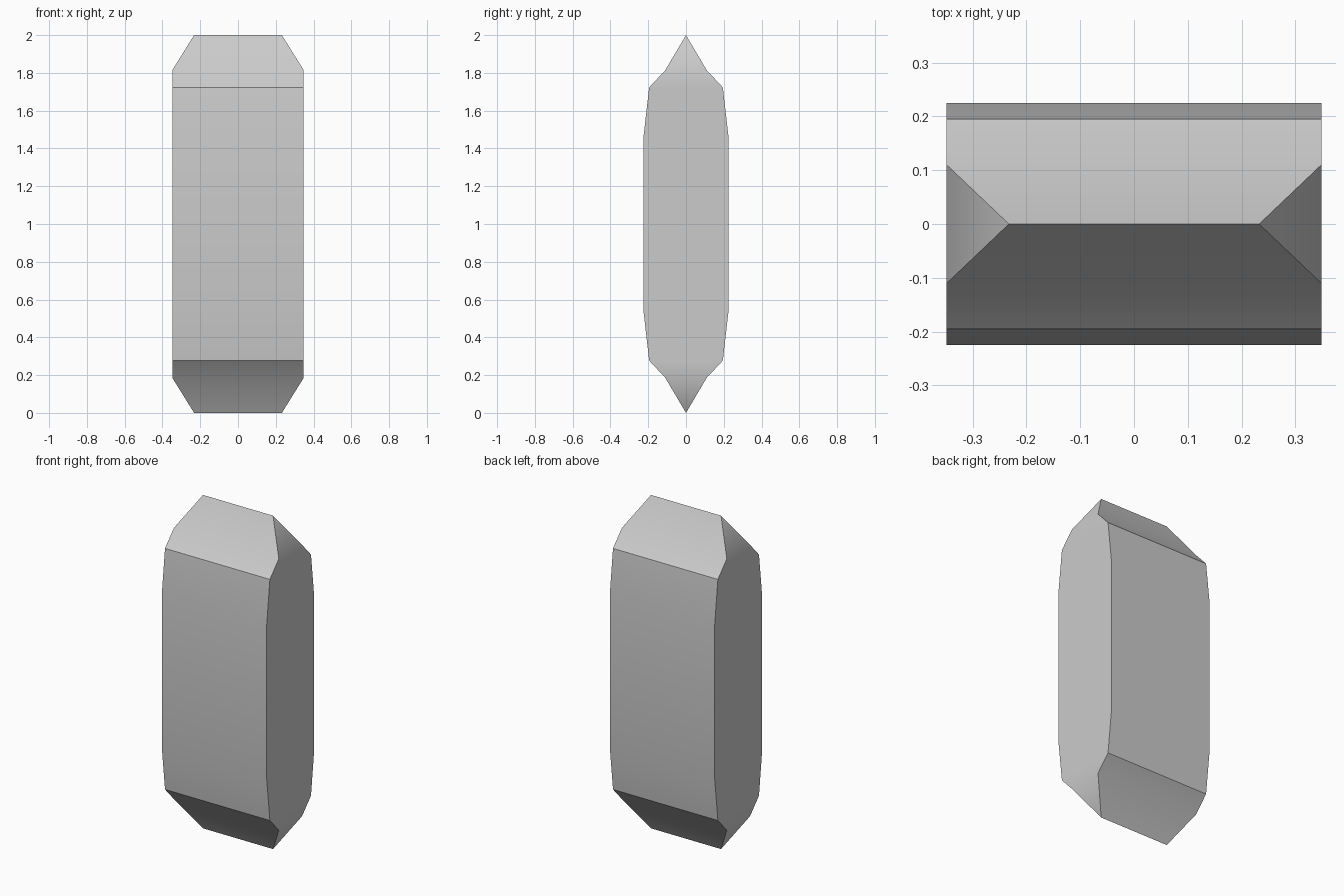
import bpy, bmesh, math

if "Cube" in bpy.data.objects:
    bpy.data.objects.remove(bpy.data.objects["Cube"])

# Rectangular sections of the lower half: (half width x, half depth y, z)
lower = [(0.2325, 0.0, 0.0), (0.348, 0.11, 0.186),
         (0.348, 0.195, 0.277), (0.348, 0.2245, 0.534)]
sections = lower + [(x, y, 2.0 - z) for x, y, z in reversed(lower)]

# Faceted bar: loft through the sections, both ends closing to a ridge
bm = bmesh.new()
rings = [[bm.verts.new((sx * x, sy * y, z))
          for sx, sy in ((-1, -1), (1, -1), (1, 1), (-1, 1))]
         for x, y, z in sections]
for a, b in zip(rings, rings[1:]):
    for i in range(4):
        j = (i + 1) % 4
        bm.faces.new((a[i], a[j], b[j], b[i]))
bmesh.ops.remove_doubles(bm, verts=bm.verts, dist=1e-4)
bmesh.ops.recalc_face_normals(bm, faces=bm.faces)

mesh = bpy.data.meshes.new("faceted_bar")
bm.to_mesh(mesh)
bm.free()
bar = bpy.data.objects.new("faceted_bar", mesh)
bpy.context.collection.objects.link(bar)

# Smooth the shallow bends, keep the main edges sharp
bpy.context.view_layer.objects.active = bar
bar.select_set(True)
bpy.ops.object.shade_smooth_by_angle(angle=math.radians(34))
